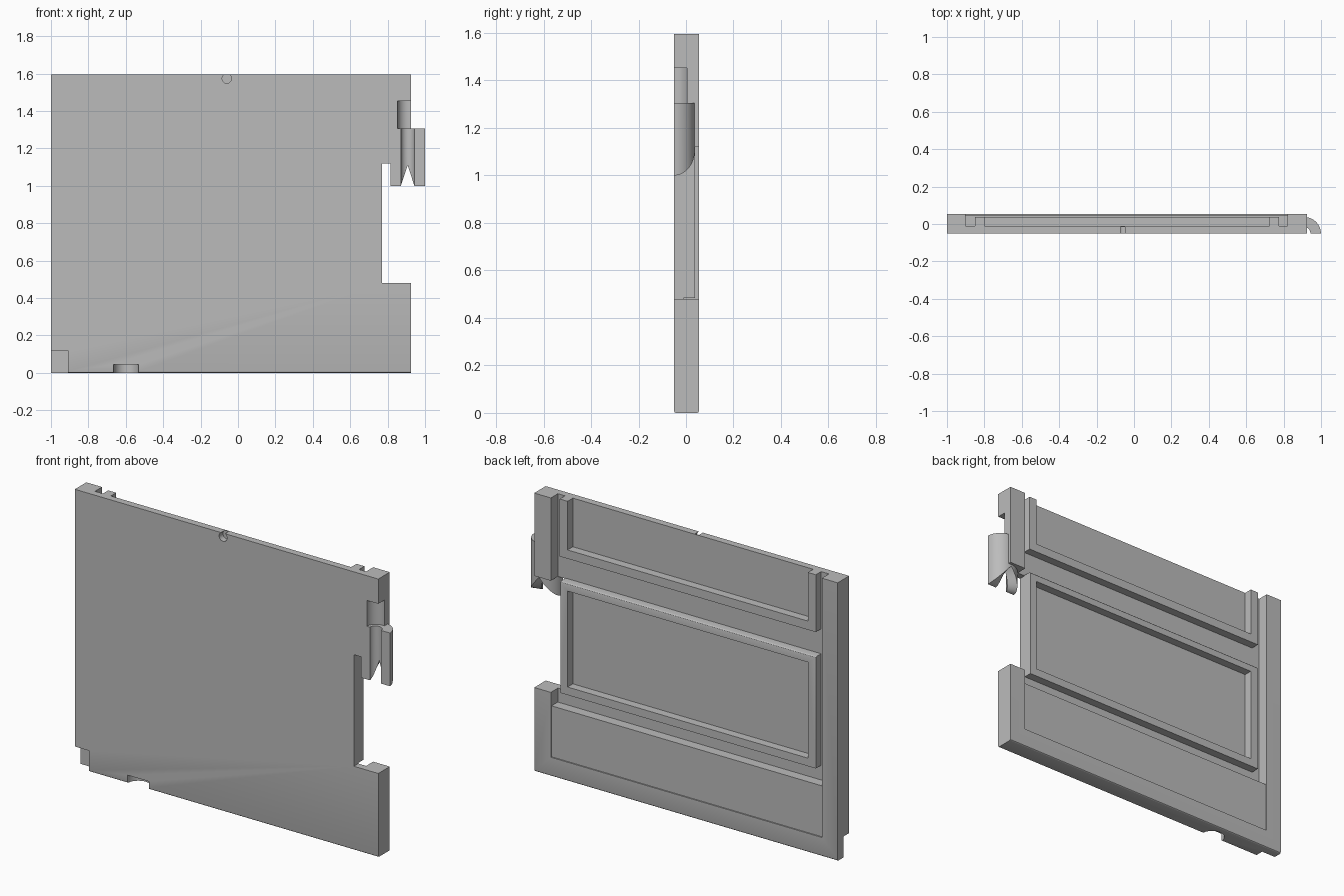
import bpy, bmesh, math
from mathutils import Matrix, Vector

if "Cube" in bpy.data.objects:
    bpy.data.objects.remove(bpy.data.objects["Cube"], do_unlink=True)

grey = bpy.data.materials.new("plain grey")
grey.use_nodes = True
grey.diffuse_color = (0.5, 0.5, 0.5, 1)
grey.node_tree.nodes["Principled BSDF"].inputs["Base Color"].default_value = (0.5, 0.5, 0.5, 1)

FRONT, FLOOR, MOULD, BACK = -0.05, -0.01, 0.038, 0.054
TOP = 1.595
HOOK_X = 0.91


def finish(name, bm):
    bmesh.ops.recalc_face_normals(bm, faces=bm.faces)
    mesh = bpy.data.meshes.new(name)
    bm.to_mesh(mesh)
    bm.free()
    mesh.materials.append(grey)
    obj = bpy.data.objects.new(name, mesh)
    bpy.context.collection.objects.link(obj)
    return obj


def box(name, x, y, z, rounded=None, radius=0.01):
    """Box from ranges; edges whose midpoint passes the rule are rounded."""
    bm = bmesh.new()
    bmesh.ops.create_cube(bm, size=1)
    for v in bm.verts:
        v.co = Vector([r[0] if c < 0 else r[1] for c, r in zip(v.co, (x, y, z))])
    if rounded:
        edges = [e for e in bm.edges if rounded((e.verts[0].co + e.verts[1].co) / 2)]
        bmesh.ops.bevel(bm, geom=edges, offset=radius, segments=3, profile=0.5, affect='EDGES')
    return finish(name, bm)


def cylinder(name, radius, centre, depth, along_y=False):
    bm = bmesh.new()
    bmesh.ops.create_cone(bm, cap_ends=True, segments=40, radius1=radius, radius2=radius, depth=depth)
    turn = Matrix.Rotation(math.pi / 2, 4, 'X') if along_y else Matrix()
    bmesh.ops.transform(bm, matrix=Matrix.Translation(centre) @ turn, verts=bm.verts)
    return finish(name, bm)


def cut(target, *cutters):
    """Subtract each cutter, bake the result and discard the cutters."""
    for c in cutters:
        c.hide_render = True
        mod = target.modifiers.new("cut", 'BOOLEAN')
        mod.operation, mod.solver, mod.object = 'DIFFERENCE', 'EXACT', c
        bpy.context.view_layer.update()
        baked = bpy.data.meshes.new_from_object(
            target.evaluated_get(bpy.context.evaluated_depsgraph_get()))
        target.modifiers.clear()
        target.data = baked
        bpy.data.objects.remove(c, do_unlink=True)


def smooth(obj):
    bpy.ops.object.select_all(action='DESELECT')
    obj.select_set(True)
    bpy.context.view_layer.objects.active = obj
    bpy.ops.object.shade_smooth_by_angle(angle=math.radians(30))


# Main panel with its stiles and bottom rail
panel = box("door_panel", (-1, 0.925), (FRONT, BACK), (0, TOP),
            lambda m: m.z < 0.01 and abs(m.x + 0.0375) < 0.1, 0.008)
cut(panel,
    # recess between the stiles, shallow inset on the rail, side notch
    box("recess", (-0.9, 0.82), (FLOOR, 0.2), (0.4, 1.8)),
    box("rail_inset", (-0.9, 0.82), (0.047, 0.2), (0.108, 0.45)),
    box("side_notch", (0.77, 1.1), (-0.2, 0.2), (0.48, 1.12)),
    # lower front corner, bottom scoop and top hole
    box("corner_notch", (-1.1, -0.91), (-0.2, 0.003), (-0.1, 0.12)),
    cylinder("scoop", 0.067, (-0.598, FRONT, 0), 0.09),
    cylinder("top_hole", 0.025, (-0.06, FRONT, 1.573), 0.07, True),
    # grooves behind the hook and above it
    cylinder("hook_groove", 0.04, (HOOK_X - 0.003, FRONT, 1.2), 0.3),
    cylinder("barrel_groove", 0.057, (HOOK_X, FRONT, 1.378), 0.15))
smooth(panel)

# Middle moulding: closed rectangular frame
middle = box("middle_moulding", (-0.85, 0.77), (FLOOR - 0.005, MOULD), (0.484, 1.124),
             lambda m: m.y > MOULD - 0.01 and m.z > 1.1)
cut(middle, box("opening", (-0.8, 0.725), (-0.2, 0.2), (0.53, 1.08)))
smooth(middle)

# Upper moulding: frame open at the top
upper = box("upper_moulding", (-0.85, 0.775), (FLOOR - 0.005, MOULD), (1.266, TOP))
cut(upper, box("opening", (-0.8, 0.725), (-0.2, 0.2), (1.316, 1.8)))

# Hook: half-round shell whose lower edge rises towards its crown
bm = bmesh.new()
rings = []
steps = 32
for i in range(steps + 1):
    a = math.pi * i / steps
    low = 1 + 0.11 * (1 - abs(math.cos(a)))
    rings.append([bm.verts.new((HOOK_X - 0.003 + r * math.cos(a), FRONT + 0.0005 + r * 0.95 * math.sin(a), z))
                  for r, z in ((0.036, low), (0.092, low), (0.092, 1.305), (0.036, 1.305))])
for p, q in zip(rings, rings[1:]):
    for k in range(4):
        n = (k + 1) % 4
        bm.faces.new((p[k], p[n], q[n], q[k]))
bm.faces.new(rings[0])
bm.faces.new(rings[-1])
smooth(finish("side_hook", bm))
